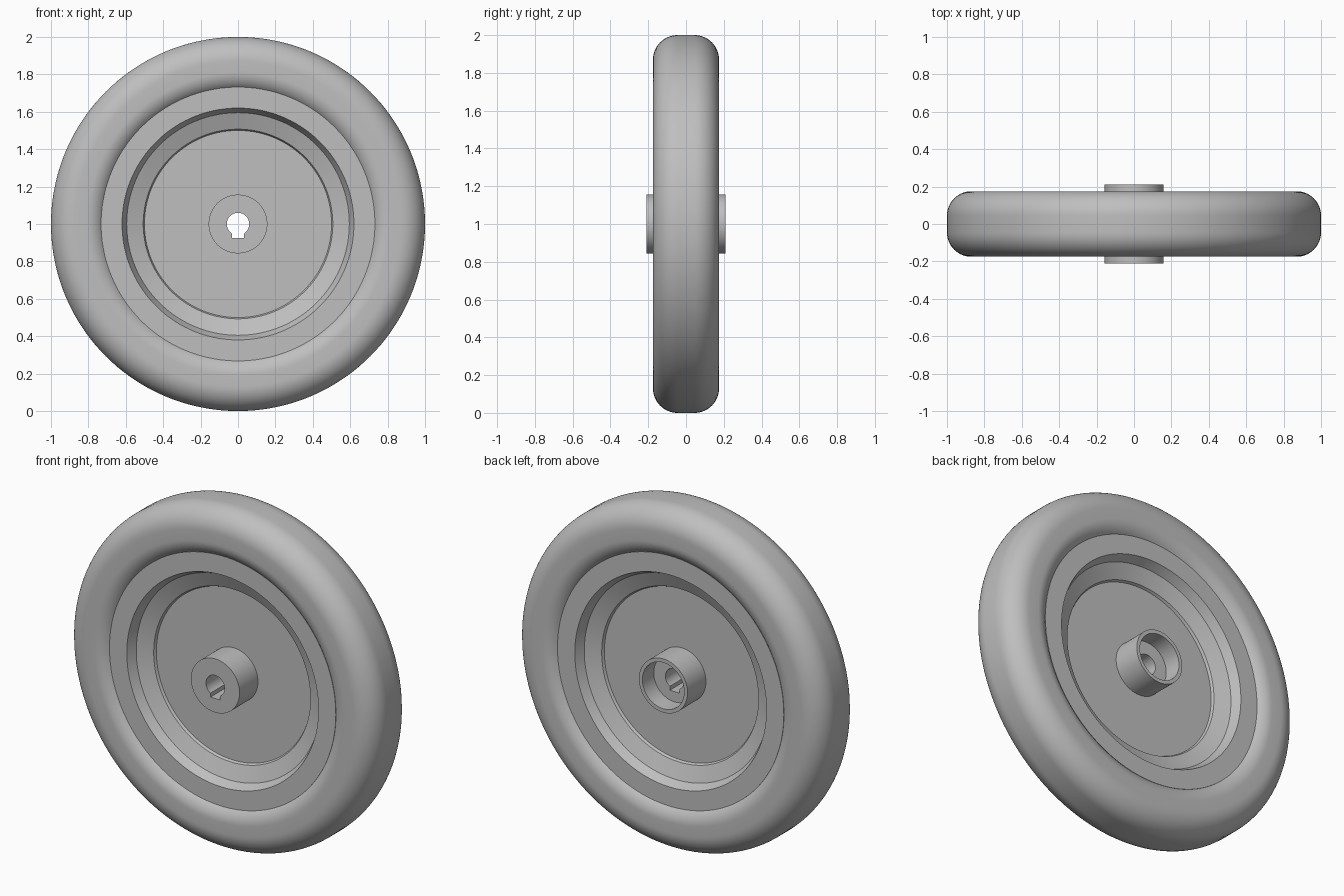
import bpy
import bmesh
from math import sin, cos, pi, radians
from mathutils import Matrix, Vector

if "Cube" in bpy.data.objects:
    bpy.data.objects.remove(bpy.data.objects["Cube"], do_unlink=True)

AXLE = Vector((0, 0, 1))
STEPS = 144

grey = bpy.data.materials.new("plain_grey")
grey.use_nodes = True
colour = (0.52, 0.52, 0.52, 1)
grey.diffuse_color = colour
for node in grey.node_tree.nodes:
    if node.type == "BSDF_PRINCIPLED":
        node.inputs["Base Color"].default_value = colour


def make_object(name, bm):
    bmesh.ops.recalc_face_normals(bm, faces=bm.faces)
    mesh = bpy.data.meshes.new(name)
    bm.to_mesh(mesh)
    bm.free()
    mesh.materials.append(grey)
    obj = bpy.data.objects.new(name, mesh)
    bpy.context.collection.objects.link(obj)
    return obj


def smooth(obj):
    bpy.ops.object.select_all(action="DESELECT")
    obj.select_set(True)
    bpy.context.view_layer.objects.active = obj
    bpy.ops.object.shade_smooth_by_angle(angle=radians(25))


def revolve(name, half):
    """Mirror a half section of (radius, y) points and turn it about the axle."""
    section = half + [(r, -y) for r, y in reversed(half)]
    bm = bmesh.new()
    rings = []
    for i in range(STEPS):
        a = 2 * pi * i / STEPS
        rings.append([bm.verts.new((r * sin(a), y, 1 + r * cos(a))) for r, y in section])
    n = len(section)
    for i in range(STEPS):
        here, there = rings[i], rings[(i + 1) % STEPS]
        for j in range(n):
            k = (j + 1) % n
            bm.faces.new((here[j], here[k], there[k], there[j]))
    obj = make_object(name, bm)
    smooth(obj)
    return obj


def cylinder(name, radius, y0, y1):
    bm = bmesh.new()
    place = Matrix.Translation(AXLE + Vector((0, (y0 + y1) / 2, 0))) @ Matrix.Rotation(pi / 2, 4, "X")
    bmesh.ops.create_cone(bm, cap_ends=True, segments=STEPS, radius1=radius,
                          radius2=radius, depth=y1 - y0, matrix=place)
    return make_object(name, bm)


def box(name, size, centre):
    bm = bmesh.new()
    bmesh.ops.create_cube(bm, size=1, matrix=Matrix.Translation(centre) @ Matrix.Diagonal((*size, 1)))
    return make_object(name, bm)


def cut(target, cutter):
    cutter.hide_render = True
    mod = target.modifiers.new("cut", "BOOLEAN")
    mod.operation = "DIFFERENCE"
    mod.solver = "EXACT"
    mod.object = cutter
    bpy.context.view_layer.objects.active = target
    bpy.ops.object.modifier_apply(modifier=mod.name)
    bpy.data.objects.remove(cutter, do_unlink=True)


def arc(r, y, radius, start, end, count):
    angles = [radians(start + (end - start) * i / count) for i in range(count + 1)]
    return [(r + radius * sin(a), y + radius * cos(a)) for a in angles]


# Tyre: rounded inner shoulder, flat wall, rounded outer shoulder
revolve("tyre", arc(0.81, 0.07, 0.105, -48, 0, 8) + arc(0.87, 0.045, 0.13, 0, 90, 14))

# Rim with stepped dish and thin web, the same on both sides
revolve("rim_and_web", [(0.15, 0.04), (0.5, 0.04), (0.507, 0.055),
                        (0.595, 0.09), (0.62, 0.142), (0.732, 0.142)])

# Hub sleeve
revolve("hub_sleeve", [(0.135, 0.21), (0.157, 0.21)])

# Bushing: flush at the front, recessed at the back, with keyed bore
bushing = cylinder("bushing", 0.135, -0.21, 0.105)
cut(bushing, cylinder("bore_cutter", 0.06, -0.3, 0.3))
cut(bushing, box("keyway_cutter", (0.062, 0.6, 0.075), AXLE + Vector((0, 0, -0.0375))))
smooth(bushing)
